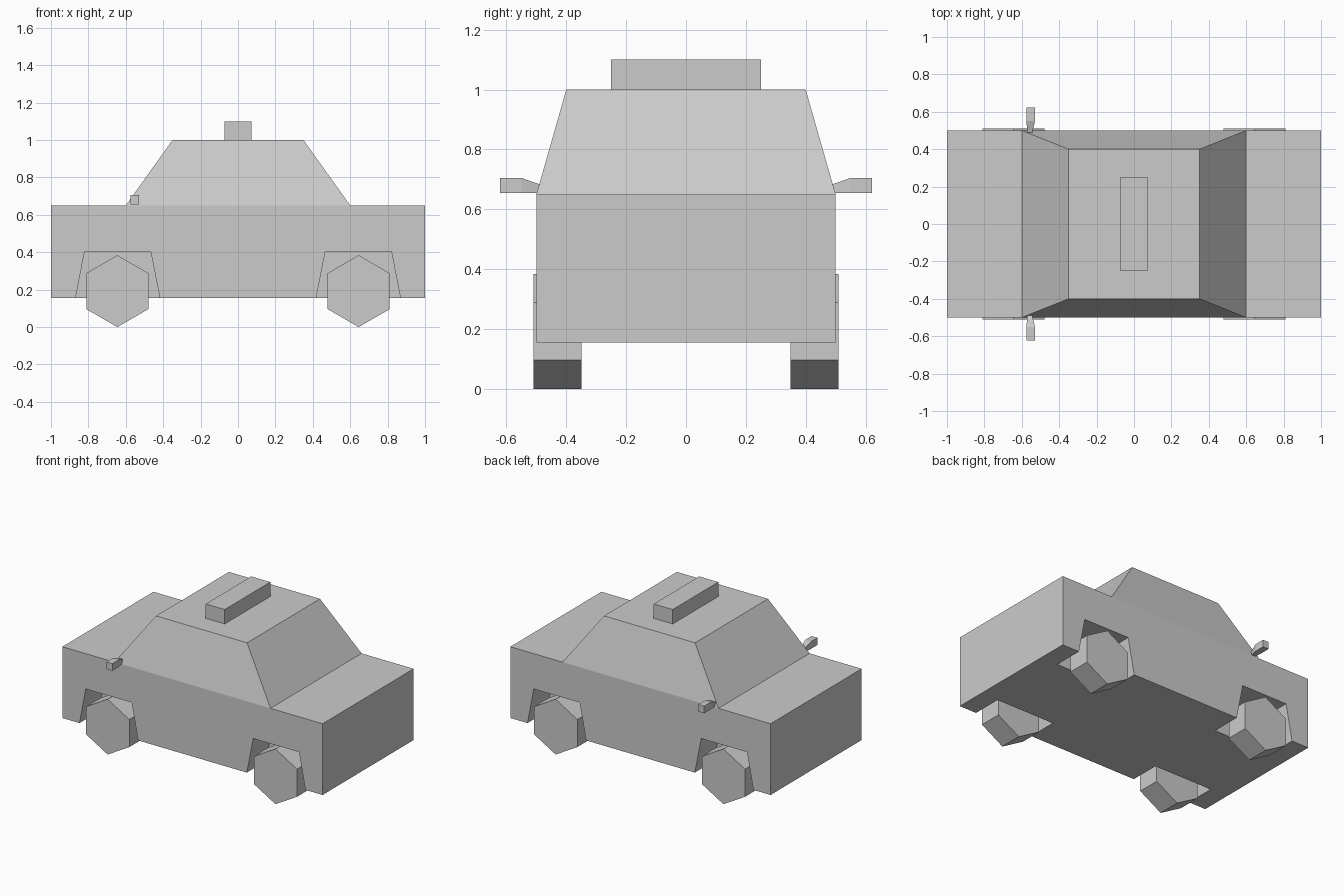
import bpy
import bmesh
from math import cos, sin, pi
from mathutils import Vector

if "Cube" in bpy.data.objects:
    bpy.data.objects.remove(bpy.data.objects["Cube"], do_unlink=True)

GREY = (0.6, 0.6, 0.6, 1.0)
paint = bpy.data.materials.new("plain grey")
paint.use_nodes = True
paint.diffuse_color = GREY
paint.node_tree.nodes["Principled BSDF"].inputs["Base Color"].default_value = GREY


def loft(bm, rings):
    """Skin a closed solid through matching rings of points."""
    loops = [[bm.verts.new(p) for p in ring] for ring in rings]
    n = len(loops[0])
    for a, b in zip(loops, loops[1:]):
        for i in range(n):
            j = (i + 1) % n
            bm.faces.new((a[i], a[j], b[j], b[i]))
    bm.faces.new(loops[0][::-1])
    bm.faces.new(loops[-1])


def make(name, *solids):
    bm = bmesh.new()
    for rings in solids:
        loft(bm, rings)
    bmesh.ops.recalc_face_normals(bm, faces=bm.faces)
    mesh = bpy.data.meshes.new(name)
    bm.to_mesh(mesh)
    bm.free()
    mesh.materials.append(paint)
    obj = bpy.data.objects.new(name, mesh)
    bpy.context.collection.objects.link(obj)
    return obj


def level(hx, hy, z):
    """Horizontal centred rectangle at height z."""
    return [Vector((x, y, z)) for x, y in ((-hx, -hy), (hx, -hy), (hx, hy), (-hx, hy))]


def across(profile, y0, y1):
    """Extrude an x-z profile from y0 to y1."""
    return [[Vector((x, y, z)) for x, z in profile] for y in (y0, y1)]


def upright(x0, x1, z0, z1, y):
    """Rectangle facing sideways at depth y."""
    return [Vector((x, y, z)) for x, z in ((x0, z0), (x1, z0), (x1, z1), (x0, z1))]


# Body, cabin and roof sign
body = make("body", [level(1, 0.5, 0.155), level(1, 0.5, 0.65)])
make("cabin", [level(0.6, 0.5, 0.65), level(0.35, 0.4, 1.0)])
make("roof_sign", [level(0.073, 0.25, 1.0), level(0.073, 0.25, 1.1)])

# Wheel arches cut out of the body
slope = 0.049 / 0.25
arches = []
for sx in (-1, 1):
    arch = [(sx * x, z) for x, z in ((0.418 - slope * 0.1, 0.055), (0.467, 0.405),
                                     (0.82, 0.405), (0.868 + slope * 0.1, 0.055))]
    for sy in (-1, 1):
        arches.append(across(arch, sy * 0.29, sy * 0.6))
cutter = make("arch_cutter", *arches)
cutter.hide_render = True
cut = body.modifiers.new("arches", "BOOLEAN")
cut.operation = "DIFFERENCE"
cut.solver = "EXACT"
cut.object = cutter
bpy.context.view_layer.objects.active = body
bpy.ops.object.modifier_apply(modifier=cut.name)
bpy.data.objects.remove(cutter, do_unlink=True)

# Six-sided wheels and side mirrors
RADIUS = 0.192
for sy, side in ((-1, "near"), (1, "far")):
    for sx, end in ((-1, "front"), (1, "rear")):
        rim = [(sx * 0.645 + RADIUS * sin(i * pi / 3), RADIUS + RADIUS * cos(i * pi / 3))
               for i in range(6)]
        make(f"{end}_{side}_wheel", across(rim, sy * 0.35, sy * 0.51))
    make(f"{side}_mirror", [
        upright(-0.57, -0.545, 0.655, 0.682, sy * 0.485),
        upright(-0.575, -0.53, 0.655, 0.705, sy * 0.55),
        upright(-0.575, -0.53, 0.655, 0.705, sy * 0.622)])
